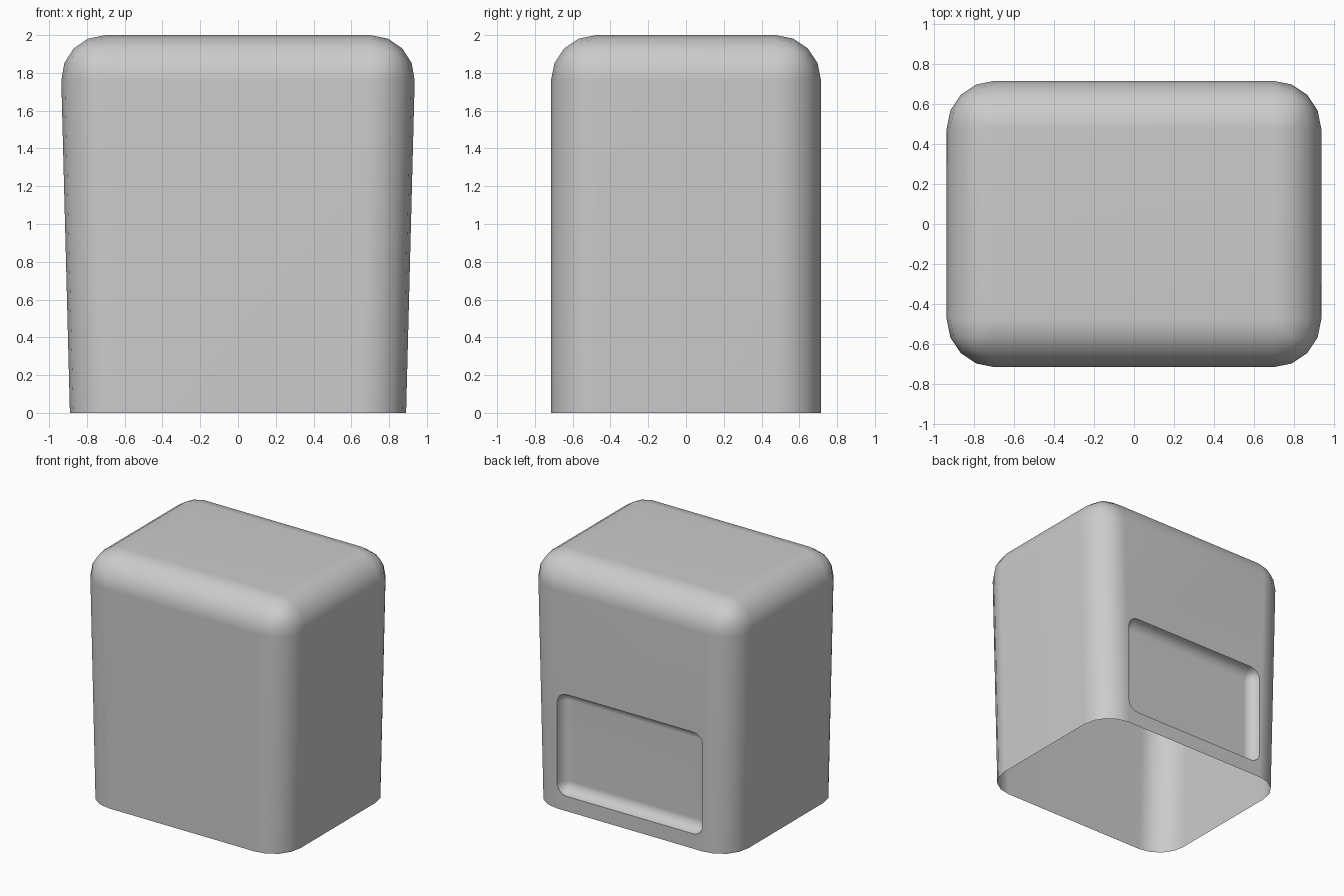
import bpy
import bmesh

if "Cube" in bpy.data.objects:
    bpy.data.objects.remove(bpy.data.objects["Cube"], do_unlink=True)

grey = bpy.data.materials.new("plain_grey")
grey.use_nodes = True
GREY = (0.6, 0.6, 0.6, 1)
grey.diffuse_color = GREY
grey.node_tree.nodes["Principled BSDF"].inputs["Base Color"].default_value = GREY


def rounded_box(name, low, high, radius, keep_edge, flare=0.0):
    """Box between two corners, bevelled on the edges that keep_edge accepts."""
    bm = bmesh.new()
    bmesh.ops.create_cube(bm, size=1)
    for v in bm.verts:
        top = v.co.z > 0
        for i in range(3):
            v.co[i] = high[i] if v.co[i] > 0 else low[i]
        if top:
            v.co.x *= 1 + flare
    edges = [e for e in bm.edges if keep_edge(*(v.co for v in e.verts))]
    bmesh.ops.bevel(bm, geom=edges, offset=radius, offset_type='OFFSET',
                    segments=4, profile=0.5, affect='EDGES', clamp_overlap=True)
    bmesh.ops.recalc_face_normals(bm, faces=bm.faces)
    mesh = bpy.data.meshes.new(name)
    bm.to_mesh(mesh)
    bm.free()
    mesh.materials.append(grey)
    obj = bpy.data.objects.new(name, mesh)
    bpy.context.collection.objects.link(obj)
    return obj


# Cover: slightly wider at the top, rounded everywhere except the bottom rim
cover = rounded_box("cover_shell", (-0.89, -0.715, 0), (0.89, 0.715, 2), 0.24,
                    lambda a, b: max(a.z, b.z) > 1, flare=0.058)

# Recess in the back, with rounded corners and a rounded floor edge
cutter = rounded_box("recess_cutter", (-0.65, 0.63, 0.12), (0.65, 0.95, 0.94), 0.085,
                     lambda a, b: min(a.y, b.y) < 0.8)

cut = cover.modifiers.new("back_recess", 'BOOLEAN')
cut.operation = 'DIFFERENCE'
cut.solver = 'EXACT'
cut.object = cutter
bpy.context.view_layer.objects.active = cover
bpy.ops.object.select_all(action='DESELECT')
cover.select_set(True)
bpy.ops.object.modifier_apply(modifier=cut.name)
bpy.data.objects.remove(cutter, do_unlink=True)

# Open the underside
bm = bmesh.new()
bm.from_mesh(cover.data)
underside = [f for f in bm.faces if f.normal.z < -0.9 and f.calc_center_median().z < 0.01]
bmesh.ops.delete(bm, geom=underside, context='FACES')
bm.to_mesh(cover.data)
bm.free()

# Smooth rounding, flat walls, crisp recess rim
bpy.ops.object.shade_smooth_by_angle(angle=0.6)
weighted = cover.modifiers.new("flat_walls", 'WEIGHTED_NORMAL')
weighted.keep_sharp = True
